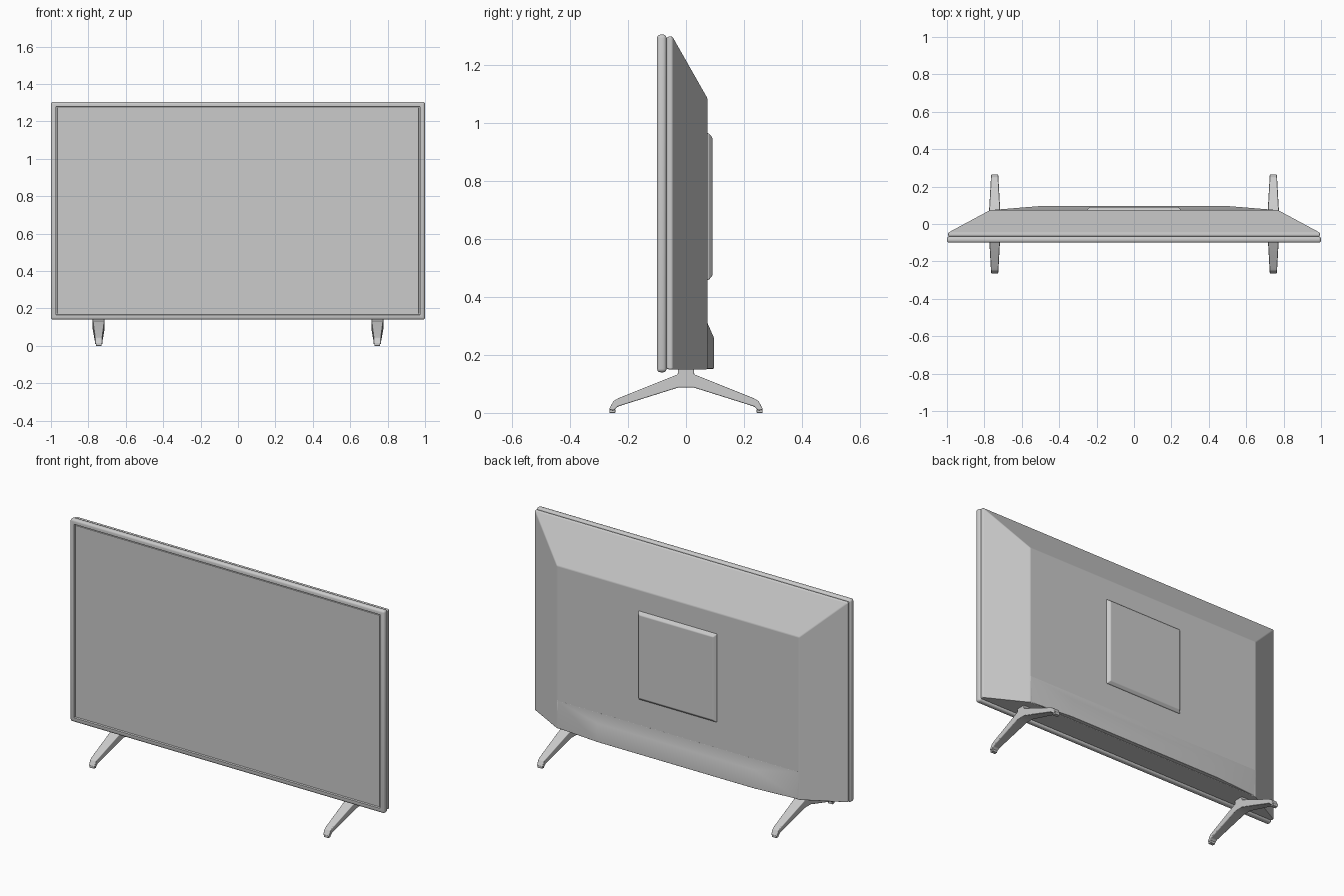
import bpy, bmesh, math
from mathutils import Vector

cube = bpy.data.objects.get("Cube")
if cube:
    bpy.data.objects.remove(cube)

grey = bpy.data.materials.new("plain_grey")
grey.use_nodes = True
grey.diffuse_color = (0.6, 0.6, 0.6, 1)
grey.node_tree.nodes["Principled BSDF"].inputs["Base Color"].default_value = (0.6, 0.6, 0.6, 1)


def finish(name, bm, bevel=0.0):
    """Turn a bmesh into a named, bevelled, smooth-by-angle object."""
    bmesh.ops.recalc_face_normals(bm, faces=bm.faces)
    mesh = bpy.data.meshes.new(name)
    bm.to_mesh(mesh)
    bm.free()
    mesh.materials.append(grey)
    obj = bpy.data.objects.new(name, mesh)
    bpy.context.collection.objects.link(obj)
    if bevel:
        mod = obj.modifiers.new("soft_edges", "BEVEL")
        mod.width, mod.segments = bevel, 3
        mod.limit_method, mod.angle_limit = "ANGLE", math.radians(25)
        mod.harden_normals = True
    bpy.ops.object.select_all(action="DESELECT")
    obj.select_set(True)
    bpy.context.view_layer.objects.active = obj
    bpy.ops.object.shade_smooth_by_angle(angle=math.radians(35))
    return obj


def loft(rings):
    """Skin closed rings of points and cap both ends."""
    bm = bmesh.new()
    loops = [[bm.verts.new(p) for p in ring] for ring in rings]
    for a, b in zip(loops, loops[1:]):
        for i in range(len(a)):
            j = (i + 1) % len(a)
            bm.faces.new((a[i], a[j], b[j], b[i]))
    bm.faces.new(loops[0])
    bm.faces.new(loops[-1])
    return bm


def rect(x, z0, z1, y):
    return [(-x, y, z0), (x, y, z0), (x, y, z1), (-x, y, z1)]


# Front frame with rounded rim, a thin groove and the screen face
bm = loft([rect(1.0, 0.14, 1.305, -0.10), rect(1.0, 0.14, 1.305, -0.067)])
bmesh.ops.bevel(bm, geom=bm.edges[:], offset=0.012, segments=3, profile=0.5, affect="EDGES")
bm.normal_update()
front = min(bm.faces, key=lambda f: (round(f.calc_center_median().y, 4), -f.calc_area()))
for thickness, depth in ((0.02, 0), (0.003, -0.01), (0.006, 0), (0.002, 0.004)):
    bmesh.ops.inset_region(bm, faces=[front], thickness=thickness, depth=depth)
finish("screen_frame", bm)

# Tapered rear housing with a flat underside
shell = loft([rect(0.985, 0.155, 1.29, -0.07), rect(0.995, 0.15, 1.298, -0.062),
              rect(0.995, 0.15, 1.298, -0.047), rect(0.77, 0.15, 1.085, 0.074)])
finish("rear_housing", shell, 0.008)

# Low bulge along the bottom of the back
bm = bmesh.new()
for s in (-1, 1):
    for x, y, z in ((0.77, 0.06, 0.152), (0.77, 0.073, 0.152), (0.5, 0.096, 0.152),
                    (0.5, 0.096, 0.26), (0.77, 0.074, 0.31), (0.77, 0.06, 0.31)):
        bm.verts.new((s * x, y, z))
bmesh.ops.convex_hull(bm, input=bm.verts[:])
bmesh.ops.dissolve_limit(bm, angle_limit=0.01, verts=bm.verts[:], edges=bm.edges[:])
finish("speaker_bulge", bm, 0.003)

# Raised square mounting cover
cover = loft([rect(0.25, 0.458, 0.965, 0.065), rect(0.25, 0.458, 0.965, 0.078),
              rect(0.235, 0.473, 0.95, 0.091)])
finish("mount_cover", cover, 0.004)


# Legs: an arched profile, narrower toward each foot
half = [(0.028, 0.155), (0.028, 0.133), (0.235, 0.05), (0.25, 0.041),
        (0.266, 0.012), (0.25, 0.008), (0.235, 0.022), (0.025, 0.088)]
outline = half + [(-y, z) for y, z in reversed(half)]


def half_width(y):
    return 0.033 - 0.014 * min(abs(y) / 0.266, 1)


for side, x in (("right", -0.745), ("left", 0.745)):
    rings = [[(x + s * half_width(y), y, z) for y, z in outline] for s in (-1, 1)]
    finish(side + "_leg", loft(rings), 0.004)
    # Small pads under both feet
    for end, d in (("front", -1), ("back", 1)):
        pad = bmesh.new()
        bmesh.ops.create_cube(pad, size=1)
        for v in pad.verts:
            top = v.co.z > 0
            v.co = Vector((x + v.co.x * 0.03, d * 0.254 + v.co.y * 0.02, 0.014 if top else 0.0))
        finish(side + "_" + end + "_foot_pad", pad, 0.002)
